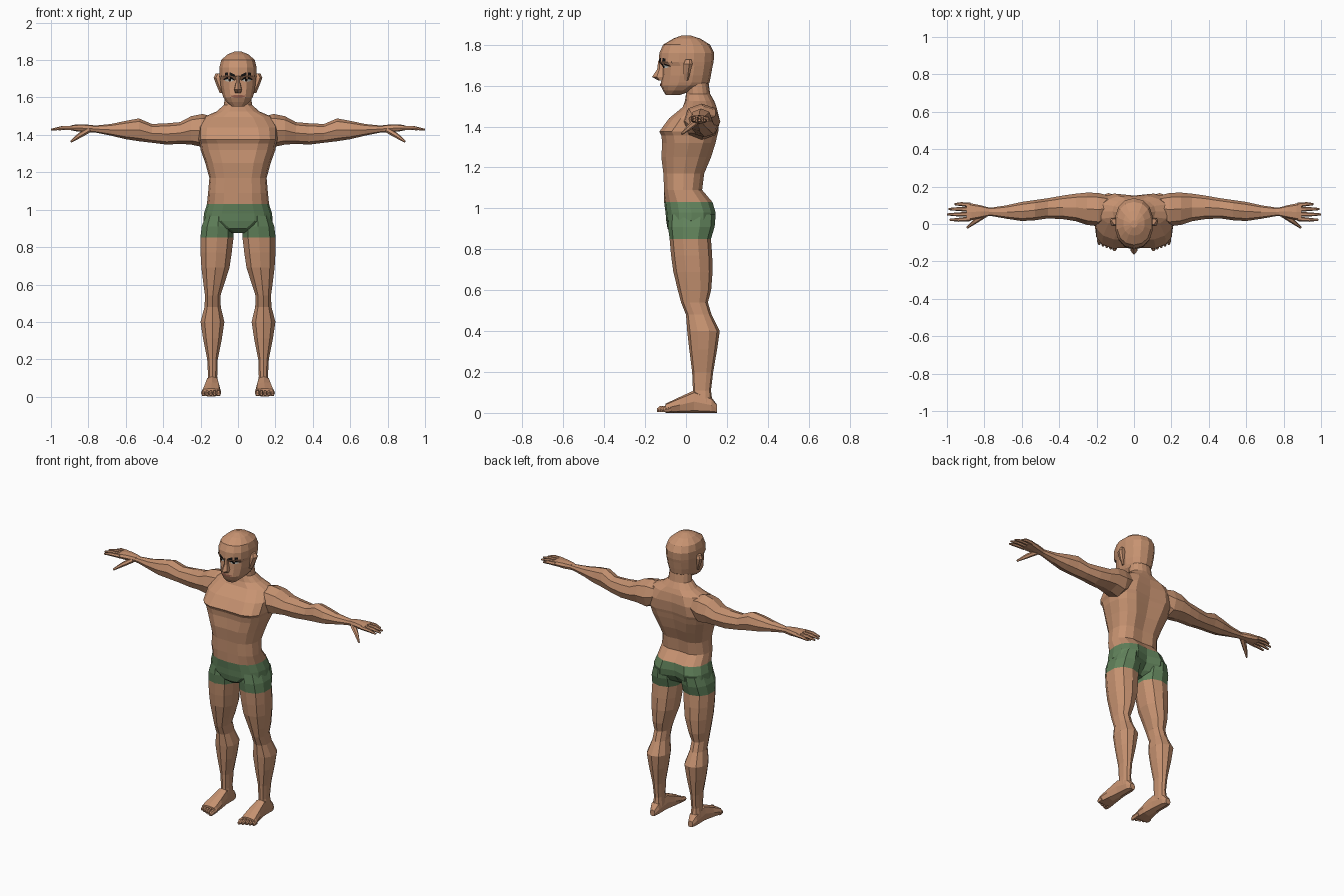
import bpy, bmesh, math
from mathutils import Vector
from mathutils.bvhtree import BVHTree


def material(name, r, g, b):
    m = bpy.data.materials.new(name)
    m.diffuse_color = (r, g, b, 1)
    return m


SKIN = material("skin", 0.57, 0.29, 0.165)
GREEN = material("shorts_green", 0.12, 0.225, 0.105)
DARK = material("hair_black", 0.008, 0.007, 0.007)
WHITE = material("eye_white", 0.55, 0.55, 0.5)
LIP = material("lip_brown", 0.27, 0.10, 0.065)


def ring(axis, t, a0, a1, b0, b1, n=8, e=2.3, groove=(0, 0)):
    """Rounded cross-section; groove pulls in the two centre points on the b axis."""
    pts = []
    for k in range(n):
        ang = -math.pi / 2 + 2 * math.pi * k / n
        c, s = math.cos(ang), math.sin(ang)
        a = (a0 + a1) / 2 + (a1 - a0) / 2 * math.copysign(abs(c) ** (2 / e), c)
        b = (b0 + b1) / 2 + (b1 - b0) / 2 * math.copysign(abs(s) ** (2 / e), s)
        if k == 0:
            b += groove[0]
        if k == n // 2:
            b -= groove[1]
        pts.append({"x": (t, a, b), "y": (a, t, b), "z": (a, b, t)}[axis])
    return pts


def loft(name, rings, mats=(SKIN,), mirror=False, rule=None):
    bm = bmesh.new()
    loops = [[bm.verts.new(p) for p in r] for r in rings]
    n = len(loops[0])
    for lo, hi in zip(loops, loops[1:]):
        for k in range(n):
            bm.faces.new((lo[k], lo[(k + 1) % n], hi[(k + 1) % n], hi[k]))
    bm.faces.new(loops[0][::-1])
    bm.faces.new(loops[-1])
    bmesh.ops.recalc_face_normals(bm, faces=bm.faces)
    if rule:
        for f in bm.faces:
            f.material_index = rule(f.calc_center_median())
    return finish(name, bm, mats, mirror)


def finish(name, bm, mats, mirror):
    me = bpy.data.meshes.new(name)
    bm.to_mesh(me)
    bm.free()
    for m in mats:
        me.materials.append(m)
    ob = bpy.data.objects.new(name, me)
    bpy.context.collection.objects.link(ob)
    if mirror:
        ob.modifiers.new("mirror", "MIRROR").use_mirror_merge = False
    return ob


def limb(name, path, mirror=True, n=6):
    """Tapered tube through (x, y, z, width, height) points along x or y."""
    p0, p1 = Vector(path[0][:3]), Vector(path[-1][:3])
    d = (p1 - p0).normalized()
    side = d.cross(Vector((0, 0, 1))).normalized()
    up = side.cross(d)
    rings = []
    for x, y, z, w, h in path:
        rings.append([Vector((x, y, z)) + side * w / 2 * math.cos(2 * math.pi * k / n)
                      + up * h / 2 * math.sin(2 * math.pi * k / n) for k in range(n)])
    return loft(name, rings, mirror=mirror)


def in_shorts(c):
    return 1 if 0.85 < c.z < 1.03 else 0


# Torso with pelvis: z, half width, front y, back y, squareness, front and back groove
torso = [(0.875, 0.035, -0.06, 0.06, 2.2, 0, 0),
         (0.90, 0.10, -0.09, 0.11, 2.4, 0, 0.03),
         (0.94, 0.185, -0.097, 0.148, 2.6, 0, 0.035),
         (0.98, 0.182, -0.10, 0.152, 2.6, 0, 0.03),
         (1.03, 0.166, -0.107, 0.137, 2.5, 0, 0.015),
         (1.09, 0.16, -0.113, 0.085, 2.5, 0.006, 0.012),
         (1.17, 0.153, -0.117, 0.095, 2.6, 0.008, 0.015),
         (1.25, 0.175, -0.128, 0.13, 2.6, 0.01, 0.02),
         (1.32, 0.20, -0.124, 0.152, 2.8, 0.012, 0.022),
         (1.355, 0.205, -0.128, 0.16, 3.0, 0.012, 0.022),
         (1.375, 0.212, -0.138, 0.165, 3.2, 0.012, 0.02),
         (1.44, 0.212, -0.09, 0.17, 2.8, 0.008, 0.018),
         (1.495, 0.185, -0.022, 0.155, 2.3, 0.006, 0.008),
         (1.525, 0.115, -0.005, 0.138, 2.2, 0, 0),
         (1.56, 0.075, 0.0, 0.118, 2.1, 0, 0),
         (1.63, 0.068, -0.005, 0.108, 2.1, 0, 0)]
loft("torso", [ring("z", z, -w, w, f, b, 16, e, (gf, gb))
               for z, w, f, b, e, gf, gb in torso], (SKIN, GREEN), rule=in_shorts)

# Legs: z, inner x, outer x, front y, back y
leg = [(0.97, 0.03, 0.175, -0.085, 0.145), (0.91, 0.018, 0.198, -0.088, 0.14),
       (0.85, 0.02, 0.205, -0.08, 0.122), (0.77, 0.03, 0.204, -0.073, 0.128),
       (0.69, 0.042, 0.199, -0.062, 0.13), (0.60, 0.072, 0.187, -0.04, 0.123),
       (0.54, 0.092, 0.178, -0.024, 0.107), (0.48, 0.09, 0.181, 0.0, 0.125),
       (0.40, 0.07, 0.203, 0.006, 0.165), (0.31, 0.084, 0.189, 0.016, 0.152),
       (0.20, 0.107, 0.166, 0.03, 0.133), (0.11, 0.11, 0.161, 0.034, 0.122),
       (0.05, 0.105, 0.17, 0.03, 0.13)]
loft("leg", [ring("z", z, i, o, f, b, 10, 2.3) for z, i, o, f, b in leg],
     (SKIN, GREEN), True, in_shorts)

# Feet: y, inner x, outer x, top z
foot = [(0.152, 0.12, 0.155, 0.04), (0.125, 0.108, 0.168, 0.075),
        (0.04, 0.103, 0.172, 0.11), (-0.03, 0.094, 0.185, 0.078),
        (-0.085, 0.09, 0.196, 0.052), (-0.10, 0.092, 0.195, 0.045)]
loft("foot", [ring("y", y, i, o, 0.0, t, 8, 3) for y, i, o, t in foot], mirror=True)
for i in range(5):
    x, r = 0.104 + 0.0205 * i, (0.028 if i == 0 else 0.021)
    tip = -0.142 + 0.008 * i
    limb("toe", [(x, -0.075, 0.022, r, 0.035), (x, tip + 0.015, 0.018, r, 0.034),
                 (x, tip, 0.013, r * 0.6, 0.018)])

# Arms: x, front y, back y, bottom z, top z
arm = [(0.13, 0.02, 0.15, 1.38, 1.495), (0.19, -0.012, 0.166, 1.335, 1.512),
       (0.25, -0.005, 0.168, 1.348, 1.50), (0.31, 0.015, 0.162, 1.352, 1.468),
       (0.38, 0.026, 0.152, 1.348, 1.462), (0.46, 0.03, 0.138, 1.358, 1.458),
       (0.53, 0.02, 0.128, 1.366, 1.488), (0.60, 0.016, 0.118, 1.377, 1.475),
       (0.68, 0.028, 0.10, 1.396, 1.458), (0.76, 0.042, 0.088, 1.412, 1.45),
       (0.79, 0.042, 0.088, 1.414, 1.452)]
loft("arm", [ring("x", x, f, b, lo, hi, 8, 2.3) for x, f, b, lo, hi in arm], mirror=True)

# Hands: palm, fingers and thumb
palm = [(0.775, 0.043, 0.088, 1.414, 1.452), (0.82, 0.032, 0.10, 1.414, 1.456),
        (0.87, 0.02, 0.11, 1.42, 1.455), (0.895, 0.02, 0.111, 1.425, 1.45)]
loft("palm", [ring("x", x, f, b, lo, hi, 8, 3) for x, f, b, lo, hi in palm], mirror=True)
for y, tip in ((0.028, 0.985), (0.053, 1.0), (0.078, 0.992), (0.101, 0.96)):
    y2 = y + (y - 0.065) * 0.15
    limb("finger", [(0.875, y, 1.438, 0.026, 0.026),
                    ((0.89 + tip) / 2, y2, 1.437, 0.021, 0.022),
                    (tip, y2, 1.428, 0.011, 0.011)])
limb("thumb", [(0.80, 0.05, 1.425, 0.035, 0.03), (0.845, 0.018, 1.398, 0.028, 0.028),
               (0.892, -0.02, 1.364, 0.011, 0.012)])

# Head: z, half width, front y, back y, squareness
head = [(1.553, 0.035, -0.098, -0.035, 2.4), (1.575, 0.062, -0.112, 0.035, 2.4),
        (1.60, 0.080, -0.124, 0.10, 2.3), (1.615, 0.085, -0.122, 0.115, 2.3),
        (1.65, 0.093, -0.117, 0.122, 2.3), (1.695, 0.098, -0.114, 0.130, 2.3),
        (1.715, 0.101, -0.134, 0.135, 2.3), (1.76, 0.102, -0.130, 0.138, 2.3),
        (1.80, 0.092, -0.112, 0.118, 2.3), (1.83, 0.058, -0.062, 0.07, 2.2),
        (1.846, 0.018, -0.02, 0.02, 2.0)]
skull = loft("head", [ring("z", z, -w, w, f, b, 14, e) for z, w, f, b, e in head])

# Nose: z, half width, front y
nose = [(1.72, 0.010, -0.136), (1.68, 0.012, -0.141), (1.642, 0.021, -0.166),
        (1.625, 0.017, -0.135)]
loft("nose", [[(-w, -0.10, z), (-w * 0.9, (f - 0.12) / 2, z), (0, f, z),
               (w * 0.9, (f - 0.12) / 2, z), (w, -0.10, z)] for z, w, f in nose])

# Ears: z, outer x, front y, back y
ear = [(1.625, 0.098, -0.008, 0.01), (1.66, 0.113, -0.012, 0.02),
       (1.705, 0.13, -0.012, 0.032), (1.728, 0.12, -0.002, 0.026)]
loft("ear", [[(0.08, f, z), (x - 0.012, f, z), (x, (f + b) / 2 + 0.006, z),
              (x - 0.008, b, z), (0.08, b, z)] for z, x, f, b in ear], mirror=True)

# Face details: thin strips laid onto the front of the head
bm = bmesh.new()
bm.from_mesh(skull.data)
surface = BVHTree.FromBMesh(bm)
bm.free()


def strip(name, mat, columns, lift=0.003):
    """Columns of (x, bottom z, top z), projected onto the face."""
    bm = bmesh.new()
    pairs = []
    for col in columns:
        pair = []
        for z in (col[1], (col[1] + col[2]) / 2, col[2]):
            hit = surface.ray_cast(Vector((col[0], -1, z)), Vector((0, 1, 0)))[0]
            pair.append(bm.verts.new((col[0], hit.y - lift, z)))
        pairs.append(pair)
    for p, q in zip(pairs, pairs[1:]):
        for k in range(2):
            bm.faces.new((p[k], q[k], q[k + 1], p[k + 1]))
    finish(name, bm, (mat,), True)


strip("eyebrow", DARK, [(0.016, 1.711, 1.722), (0.04, 1.717, 1.734),
                        (0.065, 1.719, 1.734), (0.088, 1.708, 1.72)])
strip("eyelid", DARK, [(0.02, 1.692, 1.697), (0.035, 1.698, 1.709),
                       (0.06, 1.698, 1.709), (0.078, 1.692, 1.698)])
strip("eye", WHITE, [(0.024, 1.689, 1.694), (0.038, 1.685, 1.7),
                     (0.054, 1.685, 1.7), (0.07, 1.689, 1.694)], 0.004)
strip("iris", DARK, [(0.038, 1.688, 1.699), (0.045, 1.685, 1.7), (0.052, 1.688, 1.699)], 0.006)
strip("lips", LIP, [(0.0, 1.598, 1.612), (0.015, 1.599, 1.614), (0.038, 1.605, 1.609)])
